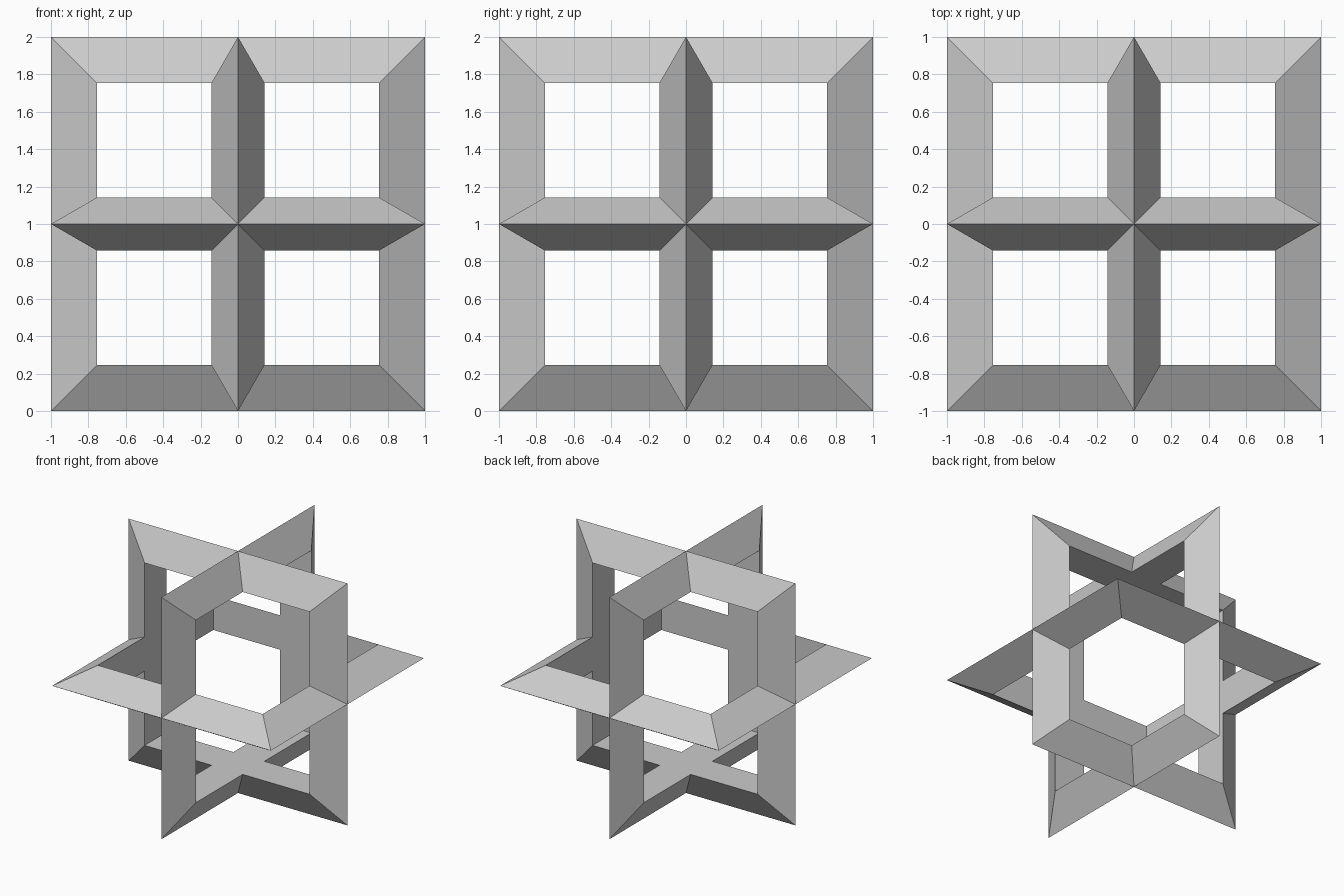
import bpy, bmesh
from math import pi
from mathutils import Matrix

if "Cube" in bpy.data.objects:
    bpy.data.objects.remove(bpy.data.objects["Cube"])

# Triangular bar section: (half size of square, offset from frame plane)
PROFILE = [(1.0, 0.0), (0.754, 0.142), (0.754, -0.142)]
CORNERS = [(1, 1), (-1, 1), (-1, -1), (1, -1)]


def square_frame(name, rotation):
    """Mitred square frame with a triangular section, centred at z = 1."""
    bm = bmesh.new()
    rings = [[bm.verts.new((sx * d, sy * d, h)) for d, h in PROFILE]
             for sx, sy in CORNERS]
    for i in range(4):
        a, b = rings[i], rings[(i + 1) % 4]
        for j in range(3):
            k = (j + 1) % 3
            bm.faces.new((a[j], b[j], b[k], a[k]))
    bm.transform(Matrix.Translation((0, 0, 1)) @ rotation)
    bmesh.ops.recalc_face_normals(bm, faces=bm.faces)
    mesh = bpy.data.meshes.new(name)
    bm.to_mesh(mesh)
    bm.free()
    obj = bpy.data.objects.new(name, mesh)
    bpy.context.collection.objects.link(obj)
    return obj


# Three perpendicular frames, one per coordinate plane
star = square_frame("interlocked_square_frames", Matrix.Identity(4))
others = [square_frame("front_frame", Matrix.Rotation(pi / 2, 4, 'X')),
          square_frame("side_frame", Matrix.Rotation(pi / 2, 4, 'Y'))]

# Weld the frames into one solid where the bars cross
bpy.context.view_layer.objects.active = star
for other in others:
    mod = star.modifiers.new("join", 'BOOLEAN')
    mod.operation = 'UNION'
    mod.solver = 'EXACT'
    mod.object = other
    bpy.ops.object.modifier_apply(modifier=mod.name)
    bpy.data.objects.remove(other)
